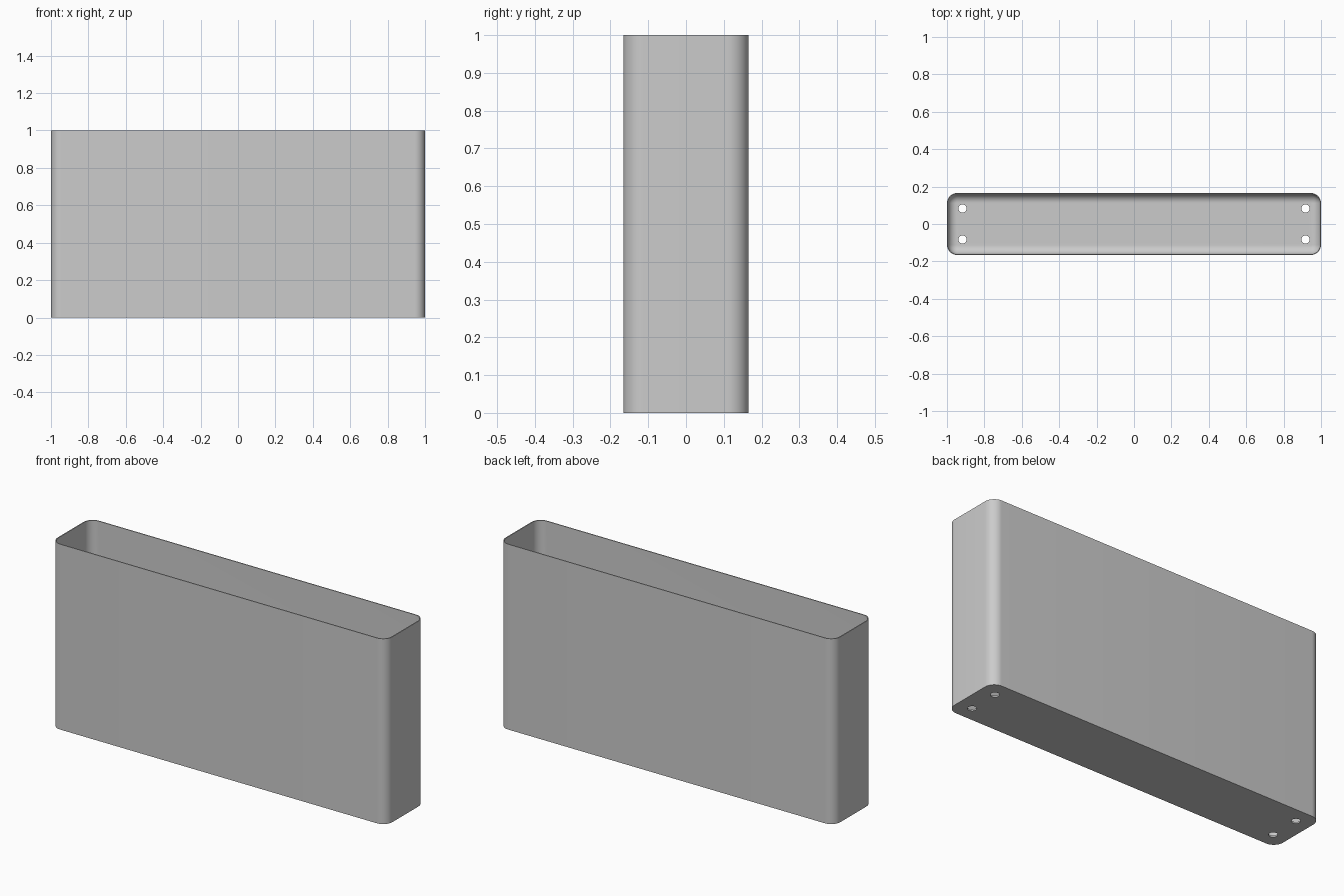
import bpy, bmesh, math

HALF_X, HALF_Y, HEIGHT = 1.0, 0.166, 1.0
CORNER, WALL, FLOOR, FILLET = 0.055, 0.005, 0.008, 0.048
STEPS = 12

if "Cube" in bpy.data.objects:
    bpy.data.objects.remove(bpy.data.objects["Cube"], do_unlink=True)

grey = bpy.data.materials.new("plain grey")
grey.use_nodes = True
grey.diffuse_color = (0.6, 0.6, 0.6, 1)
grey.node_tree.nodes["Principled BSDF"].inputs["Base Color"].default_value = grey.diffuse_color


def ring(bm, inset, z):
    """Rounded rectangle of vertices, inset from the outer wall."""
    radius = CORNER - inset
    verts = []
    for quarter, (sx, sy) in enumerate([(1, 1), (-1, 1), (-1, -1), (1, -1)]):
        for i in range(STEPS + 1):
            a = (quarter + i / STEPS) * math.pi / 2
            verts.append(bm.verts.new((sx * (HALF_X - CORNER) + radius * math.cos(a),
                                       sy * (HALF_Y - CORNER) + radius * math.sin(a), z)))
    return verts


def finish(bm, name):
    bmesh.ops.recalc_face_normals(bm, faces=bm.faces)
    mesh = bpy.data.meshes.new(name)
    bm.to_mesh(mesh)
    bm.free()
    obj = bpy.data.objects.new(name, mesh)
    bpy.context.collection.objects.link(obj)
    return obj


# Open box: outer wall, rim, inner wall and a fillet down to the floor
profile = [(0, 0), (0, HEIGHT), (WALL, HEIGHT)]
for i in range(STEPS + 1):
    a = i / STEPS * math.pi / 2
    profile.append((WALL + FILLET * (1 - math.cos(a)), FLOOR + FILLET * (1 - math.sin(a))))

bm = bmesh.new()
rings = [ring(bm, inset, z) for inset, z in profile]
for low, high in zip(rings, rings[1:]):
    for i in range(len(low)):
        j = (i + 1) % len(low)
        bm.faces.new((low[i], low[j], high[j], high[i]))
bm.faces.new(rings[0])
bm.faces.new(rings[-1])
box = finish(bm, "open_box")
box.data.materials.append(grey)

# Four round drain holes through the floor
bm = bmesh.new()
for sx in (-1, 1):
    for sy in (-1, 1):
        made = bmesh.ops.create_cone(bm, cap_ends=True, segments=32, radius1=0.022,
                                     radius2=0.022, depth=0.1)
        bmesh.ops.translate(bm, verts=made["verts"], vec=(sx * 0.917, sy * 0.083, 0))
cutter = finish(bm, "hole_cutter")
cutter.data.materials.append(grey)
cutter.hide_render = True

cut = box.modifiers.new("holes", "BOOLEAN")
cut.operation = "DIFFERENCE"
cut.solver = "EXACT"
cut.object = cutter
bpy.ops.object.select_all(action="DESELECT")
box.select_set(True)
bpy.context.view_layer.objects.active = box
bpy.ops.object.modifier_apply(modifier=cut.name)
bpy.data.objects.remove(cutter, do_unlink=True)

bpy.ops.object.shade_smooth_by_angle(angle=math.radians(30))
